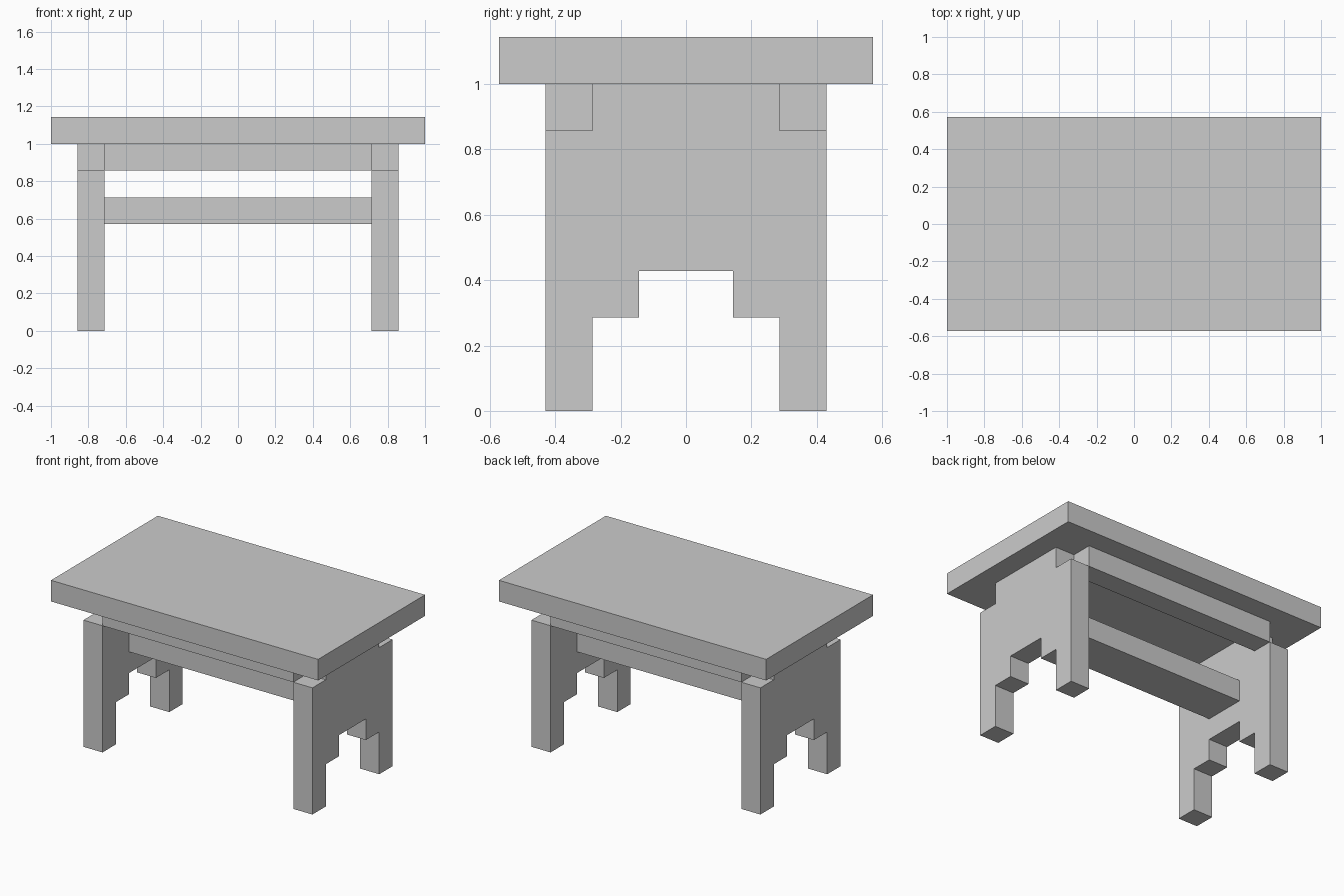
import bpy, bmesh

if "Cube" in bpy.data.objects:
    bpy.data.objects.remove(bpy.data.objects["Cube"])

U = 1 / 7  # the model sits on a grid of sevenths


def finish(name, bm):
    bmesh.ops.recalc_face_normals(bm, faces=bm.faces)
    mesh = bpy.data.meshes.new(name)
    bm.to_mesh(mesh)
    bm.free()
    obj = bpy.data.objects.new(name, mesh)
    bpy.context.collection.objects.link(obj)
    return obj


def box(name, x, y, z):
    """Box from (min, max) ranges in grid units."""
    bm = bmesh.new()
    bmesh.ops.create_cube(bm, size=1)
    for v in bm.verts:
        v.co = [U * (r[0] if c < 0 else r[1]) for c, r in zip(v.co, (x, y, z))]
    return finish(name, bm)


def panel(name, x0, x1, half):
    """Mirror a half outline in y/z and extrude it along x."""
    outline = half + [(-y, z) for y, z in reversed(half)]
    bm = bmesh.new()
    face = bm.faces.new([bm.verts.new((x0 * U, y * U, z * U)) for y, z in outline])
    ext = bmesh.ops.extrude_face_region(bm, geom=[face])
    verts = [g for g in ext["geom"] if isinstance(g, bmesh.types.BMVert)]
    bmesh.ops.translate(bm, verts=verts, vec=((x1 - x0) * U, 0, 0))
    return finish(name, bm)


# Tabletop slab
box("tabletop", (-7, 7), (-4, 4), (7, 8))

# End panels: notched top corners, stepped arch between the feet
half = [(2, 7), (2, 6), (3, 6), (3, 0), (2, 0), (2, 2), (1, 2), (1, 3)]
panel("left_leg_panel", -6, -5, half)
panel("right_leg_panel", 5, 6, half)

# Rails under the tabletop, front and back
box("front_rail", (-5, 5), (-3, -2), (6, 7))
box("back_rail", (-5, 5), (2, 3), (6, 7))

# Central stretcher between the panels
box("stretcher", (-5, 5), (-1, 1), (4, 5))
